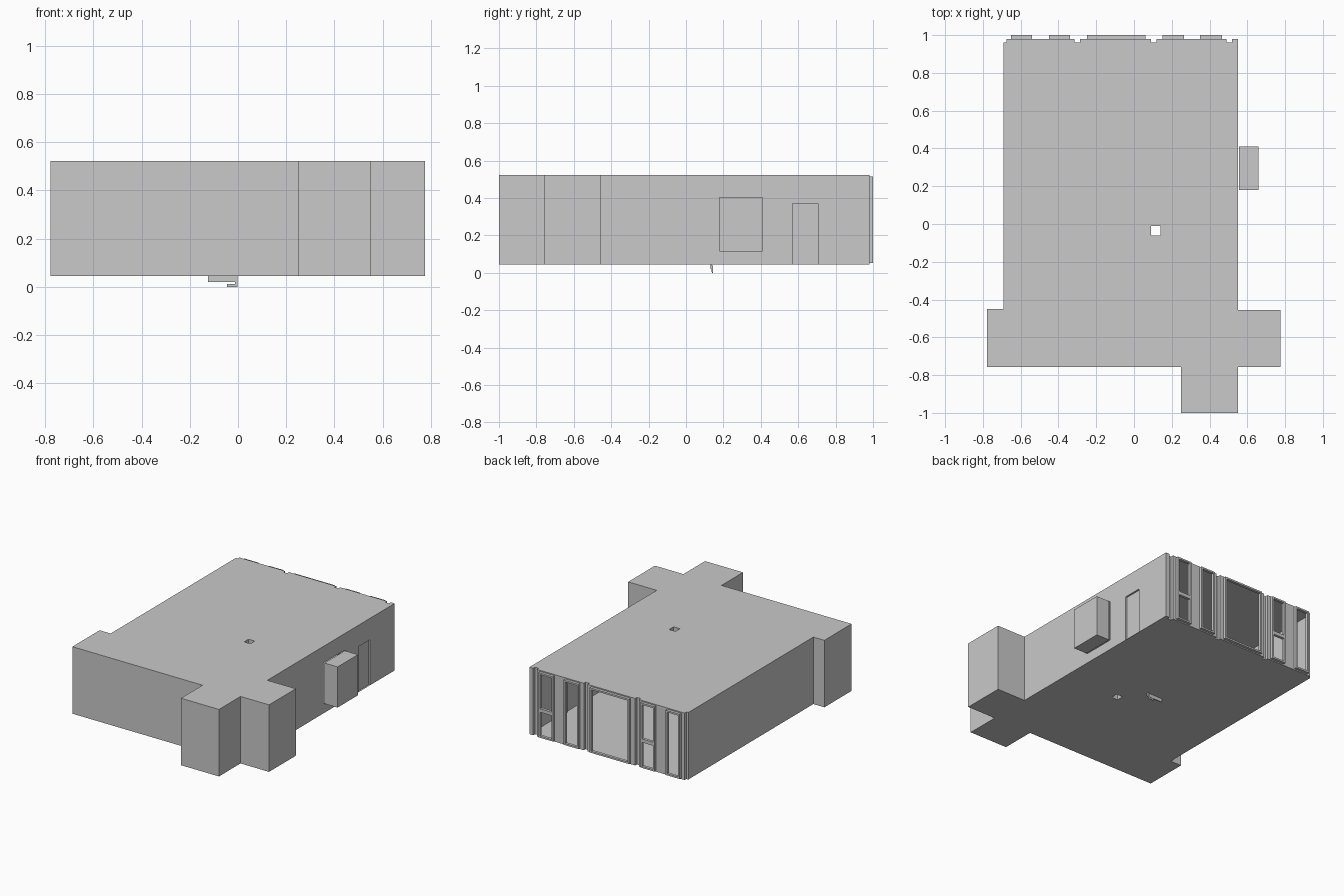
import bpy, bmesh
from mathutils import Vector

if "Cube" in bpy.data.objects:
    bpy.data.objects.remove(bpy.data.objects["Cube"])

# One plain colour for the whole room shell
grey = bpy.data.materials.new("plain_grey")
grey.diffuse_color = (0.588, 0.588, 0.588, 1)
grey.use_nodes = True
grey.node_tree.nodes["Principled BSDF"].inputs["Base Color"].default_value = grey.diffuse_color

Z0, Z1 = 0.045, 0.523      # floor and ceiling heights
Y_IN, Y_WALL, Y_OUT = 0.96, 0.98, 1.0


def finish(name, bm):
    mesh = bpy.data.meshes.new(name)
    bm.to_mesh(mesh)
    bm.free()
    mesh.materials.append(grey)
    obj = bpy.data.objects.new(name, mesh)
    bpy.context.collection.objects.link(obj)
    return obj


def sheet(name, rects, place, holes=(), flip=False):
    """Flat sheet: union of rectangles (u0, v0, u1, v1) minus holes."""
    us = sorted({r[i] for r in [*rects, *holes] for i in (0, 2)})
    vs = sorted({r[i] for r in [*rects, *holes] for i in (1, 3)})
    inside = lambda u, v, r: r[0] < u < r[2] and r[1] < v < r[3]
    bm = bmesh.new()
    for a, b in zip(us, us[1:]):
        for c, d in zip(vs, vs[1:]):
            u, v = (a + b) / 2, (c + d) / 2
            if any(inside(u, v, r) for r in rects) and not any(inside(u, v, h) for h in holes):
                pts = [(a, c), (b, c), (b, d), (a, d)]
                if flip:
                    pts.reverse()
                bm.faces.new([bm.verts.new(place(*p)) for p in pts])
    bmesh.ops.remove_doubles(bm, verts=bm.verts, dist=1e-5)
    bmesh.ops.dissolve_limit(bm, angle_limit=0.01, verts=bm.verts, edges=bm.edges)
    return finish(name, bm)


def walls(name, path):
    """Upright walls along a clockwise path, outside faces out."""
    bm = bmesh.new()
    low = [bm.verts.new((x, y, Z0)) for x, y in path]
    top = [bm.verts.new((x, y, Z1)) for x, y in path]
    for i in range(len(path) - 1):
        bm.faces.new((low[i], top[i], top[i + 1], low[i + 1]))
    return finish(name, bm)


def boxes(name, specs, open_dir=None, flip=False):
    """Boxes given as (x0, x1, y0, y1, z0, z1); open_dir leaves one side off."""
    bm = bmesh.new()
    for x0, x1, y0, y1, z0, z1 in specs:
        verts = bmesh.ops.create_cube(bm, size=1)["verts"]
        for v in verts:
            v.co = ((x0 + x1) / 2 + v.co.x * (x1 - x0),
                    (y0 + y1) / 2 + v.co.y * (y1 - y0),
                    (z0 + z1) / 2 + v.co.z * (z1 - z0))
    bm.normal_update()
    if open_dir:
        gone = [f for f in bm.faces if f.normal.dot(Vector(open_dir)) > 0.9]
        bmesh.ops.delete(bm, geom=gone, context="FACES")
    if flip:
        bmesh.ops.reverse_faces(bm, faces=bm.faces)
    return finish(name, bm)


# Back facade plan: (end x, y) of each step, starting at the left wall
steps = [(-0.675, Y_IN), (-0.65, Y_WALL), (-0.54, Y_OUT), (-0.45, Y_WALL),
         (-0.34, Y_OUT), (-0.315, Y_WALL), (-0.285, Y_IN), (-0.25, Y_WALL),
         (0.06, Y_OUT), (0.09, Y_WALL), (0.12, Y_IN), (0.15, Y_WALL),
         (0.265, Y_OUT), (0.35, Y_WALL), (0.465, Y_OUT), (0.49, Y_WALL),
         (0.52, Y_IN), (0.55, Y_WALL)]
windows, facade_rects = [], []
outline = [(0.55, -0.455), (0.775, -0.455), (0.775, -0.757), (0.55, -0.757),
           (0.55, -1.0), (0.25, -1.0), (0.25, -0.757), (-0.777, -0.757),
           (-0.777, -0.45), (-0.69, -0.45), (-0.69, Y_IN)]

# Pilaster walls between the windows, broken at each opening
x, run, piece = -0.69, outline, 0
for end, y in steps:
    facade_rects.append((x, -0.45, end, min(y, Y_WALL)))
    if y == Y_OUT:
        windows.append((x, end))
        walls(f"wall_run_{piece}", run)
        run, piece = [(end, Y_WALL)], piece + 1
    else:
        if run[-1] != (x, y):
            run.append((x, y))
        run.append((end, y))
    x = end
walls(f"wall_run_{piece}", run)

# Floor and ceiling, pierced by the column
wings = [(-0.777, -0.757, -0.69, -0.45), (-0.69, -0.757, 0.55, -0.45),
         (0.55, -0.757, 0.775, -0.455), (0.25, -1.0, 0.55, -0.757)]
column = (0.09, -0.06, 0.14, -0.01)
sheet("ceiling", wings + facade_rects, lambda u, v: (u, v, Z1), [column])
sheet("floor", wings + facade_rects, lambda u, v: (u, v, Z0), [column], flip=True)
a, b, c, d = column
walls("column", [(a, b), (a, d), (c, d), (c, b), (a, b)])

# Right wall with doorway and niche opening
door = (0.57, Z0, 0.705, 0.37)
niche = (0.18, 0.115, 0.41, 0.405)
sheet("right_wall", [(-0.455, Z0, 0.98, Z1)], lambda u, v: (0.55, u, v), [door, niche])
boxes("door_recess", [(0.538, 0.55, door[0], door[2], door[1], door[3])], (1, 0, 0), flip=True)
boxes("niche_box", [(0.556, 0.66, niche[0], niche[2], niche[1], niche[3])], (-1, 0, 0))

# Windows: wall edge around each opening, frame bars, crossbar on two of them
WZ0, WZ1, BAR = 0.053, 0.515, 0.012
for i, (x0, x1) in enumerate(windows):
    sheet(f"window_surround_{i}", [(x0, Z0, x1, Z1)], lambda u, v: (u, Y_WALL, v),
          [(x0, WZ0, x1, WZ1)], flip=True)
    bars = [(x0, x0 + BAR, Y_WALL, Y_OUT, WZ0, WZ1),
            (x1 - BAR, x1, Y_WALL, Y_OUT, WZ0, WZ1),
            (x0 + BAR, x1 - BAR, Y_WALL, Y_OUT, WZ0, WZ0 + BAR),
            (x0 + BAR, x1 - BAR, Y_WALL, Y_OUT, WZ1 - BAR, WZ1)]
    if i in (1, 4):
        bars.append((x0 + BAR, x1 - BAR, Y_WALL, Y_OUT, 0.235, 0.26))
    boxes(f"window_frame_{i}", bars)

# Small latch hanging below the floor
boxes("floor_latch", [(-0.125, -0.003, 0.130, 0.136, 0.02, Z0),
                      (-0.012, -0.003, 0.136, 0.145, 0.005, 0.04),
                      (-0.045, -0.003, 0.140, 0.145, 0.0, 0.012)])
